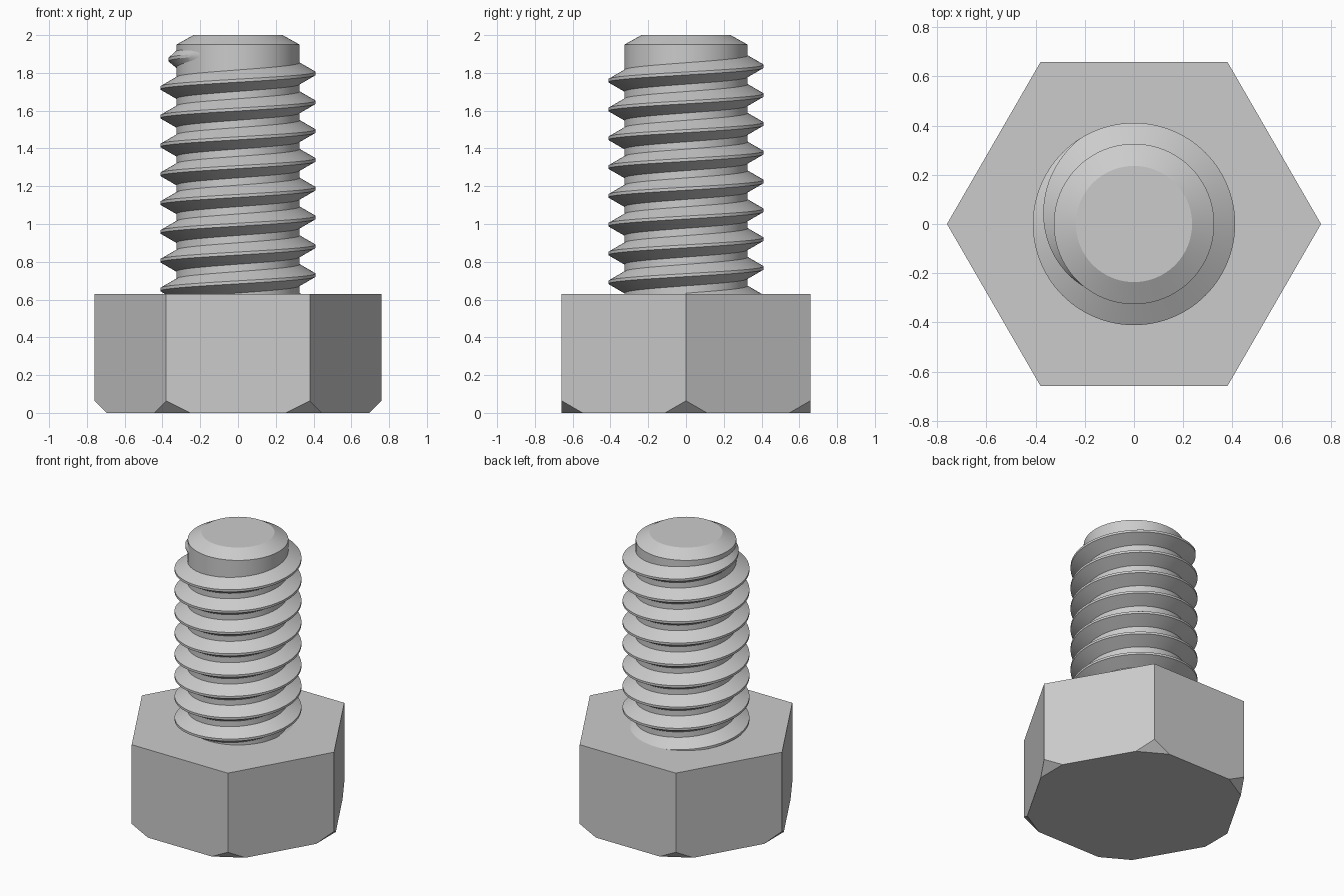
import bpy, bmesh
from math import sin, cos, tau, pi

cube = bpy.data.objects.get("Cube")
if cube:
    bpy.data.objects.remove(cube)

steel = bpy.data.materials.new("grey steel")
steel.use_nodes = True
GREY = (0.6, 0.6, 0.6, 1)
steel.diffuse_color = GREY
steel.node_tree.nodes["Principled BSDF"].inputs["Base Color"].default_value = GREY


def polar(r, a, z):
    return (r * cos(a), r * sin(a), z)


def finish(bm, name, smooth):
    bmesh.ops.recalc_face_normals(bm, faces=bm.faces)
    mesh = bpy.data.meshes.new(name)
    bm.to_mesh(mesh)
    bm.free()
    mesh.materials.append(steel)
    obj = bpy.data.objects.new(name, mesh)
    bpy.context.collection.objects.link(obj)
    if smooth:
        bpy.ops.object.select_all(action='DESELECT')
        obj.select_set(True)
        bpy.context.view_layer.objects.active = obj
        bpy.ops.object.shade_smooth_by_angle(angle=pi / 8)
    return obj


def bridge(bm, a, b):
    for i in range(len(a)):
        j = (i + 1) % len(a)
        bm.faces.new((a[i], a[j], b[j], b[i]))


# Hexagonal head, its lower corners cut off at 45 degrees
HEAD_R, HEAD_H, CUT = 0.76, 0.63, 0.064
bm = bmesh.new()
ring = [[bm.verts.new(polar(HEAD_R, i * tau / 6, z)) for i in range(6)] for z in (0, HEAD_H)]
bridge(bm, *ring)
bm.faces.new(ring[0])
bm.faces.new(ring[1])
for i in range(6):
    a = i * tau / 6
    cut = bmesh.ops.bisect_plane(bm, geom=bm.verts[:] + bm.edges[:] + bm.faces[:],
                                 plane_co=polar(HEAD_R, a, CUT),
                                 plane_no=polar(1, a, -1), clear_outer=True)
    edges = [e for e in bm.edges if e.is_boundary]
    bmesh.ops.holes_fill(bm, edges=edges)
finish(bm, "hex_head", False)

# Shank core with a chamfered tip
CORE_R, SEG = 0.326, 96
bm = bmesh.new()
rings = [[bm.verts.new(polar(r, i * tau / SEG, z)) for i in range(SEG)]
         for r, z in ((CORE_R, HEAD_H - 0.1), (CORE_R, 1.95), (0.236, 2))]
bridge(bm, rings[0], rings[1])
bridge(bm, rings[1], rings[2])
bm.faces.new(rings[0])
bm.faces.new(rings[2])
finish(bm, "shank", True)

# Right-handed thread, fading into the core at its upper end
PITCH, START_Z, CREST_R = 0.1525, 0.577, 0.411
ROOT_HALF, CREST_HALF = 0.058, 0.008
END, FADE = 8.65, 0.31          # in turns
bm = bmesh.new()
steps = int(END * SEG)
previous = None
for k in range(steps + 1):
    turn = k / SEG
    fade = max(0.01, min(1, (END - turn) / FADE))
    half = ROOT_HALF * fade ** 0.3
    root = CORE_R - 0.002
    crest = root + (CREST_R - root) * fade
    z = START_Z + PITCH * turn
    section = [bm.verts.new(polar(r, turn * tau, z + dz)) for r, dz in
               ((root, -half), (crest, -CREST_HALF), (crest, CREST_HALF), (root, half))]
    if previous:
        bridge(bm, previous, section)
    else:
        bm.faces.new(section)
    previous = section
bm.faces.new(previous)
finish(bm, "thread", True)
